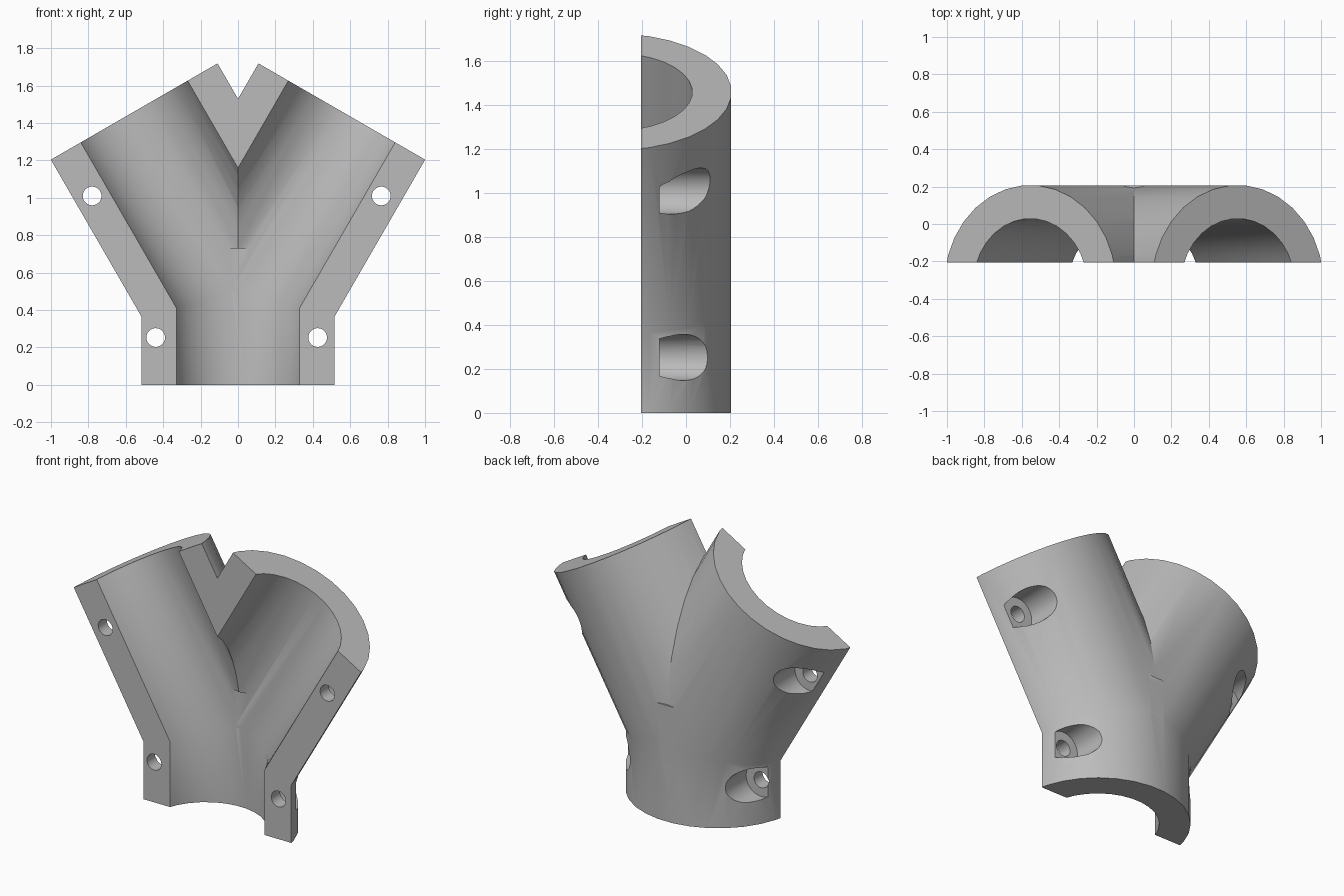
import bpy
import bmesh
from math import pi, radians
from mathutils import Matrix

cube = bpy.data.objects.get("Cube")
if cube:
    bpy.data.objects.remove(cube, do_unlink=True)

SIDES = 32
AXIS_Y = -0.322      # pipe axes lie a little in front of the split face
FACE_Y = -0.2055     # flat split face
OUTER, BORE = 0.53, 0.351
JOINT_Z = 0.5        # height where the three axes meet
TILT = radians(30)

grey = bpy.data.materials.new("plain grey")
grey.use_nodes = True
colour = (0.5, 0.5, 0.5, 1)
grey.diffuse_color = colour
grey.node_tree.nodes["Principled BSDF"].inputs["Base Color"].default_value = colour


def add_object(name, bm):
    mesh = bpy.data.meshes.new(name)
    bm.to_mesh(mesh)
    bm.free()
    mesh.materials.append(grey)
    obj = bpy.data.objects.new(name, mesh)
    bpy.context.collection.objects.link(obj)
    return obj


def rod(name, radius, start, end, frame):
    """Cylinder along the local z of frame, with a flat facet facing back."""
    bm = bmesh.new()
    bmesh.ops.create_cone(
        bm, cap_ends=True, segments=SIDES, radius1=radius, radius2=radius,
        depth=end - start,
        matrix=frame @ Matrix.Translation((0, 0, (start + end) / 2))
        @ Matrix.Rotation(pi / SIDES, 4, 'Z'))
    return add_object(name, bm)


def combine(target, tool, operation):
    tool.hide_render = True
    mod = target.modifiers.new(operation.lower(), 'BOOLEAN')
    mod.operation = operation
    mod.solver = 'EXACT'
    mod.object = tool
    bpy.context.view_layer.objects.active = target
    bpy.ops.object.modifier_apply(modifier=mod.name)
    bpy.data.objects.remove(tool, do_unlink=True)


base_frame = Matrix.Translation((0, AXIS_Y, 0))
arm_frames = [Matrix.Translation((0, AXIS_Y, JOINT_Z)) @ Matrix.Rotation(s * TILT, 4, 'Y')
              for s in (-1, 1)]

# Outer shell: stem and two arms
body = rod("branch_pipe_half", OUTER, 0, 0.73, base_frame)
for frame in arm_frames:
    combine(body, rod("arm", OUTER, 0, 1.11, frame), 'UNION')

# Bores through the stem and the arms
combine(body, rod("stem_bore", BORE, -0.2, 0.73, base_frame), 'DIFFERENCE')
for frame in arm_frames:
    combine(body, rod("arm_bore", BORE, 0, 1.4, frame), 'DIFFERENCE')

# Flat split face
bm = bmesh.new()
bmesh.ops.create_cube(bm, size=4, matrix=Matrix.Translation((0, FACE_Y - 2, 0.8)))
combine(body, add_object("front_half", bm), 'DIFFERENCE')

# Bolt holes with counterbores opening to the back
for x, z in ((-0.78, 1.01), (0.766, 1.01), (-0.44, 0.253), (0.426, 0.253)):
    frame = Matrix.Translation((x, 0, z)) @ Matrix.Rotation(-pi / 2, 4, 'X')
    combine(body, rod("bolt_hole", 0.05, -0.5, 0.5, frame), 'DIFFERENCE')
    combine(body, rod("counterbore", 0.105, -0.12, 0.5, frame), 'DIFFERENCE')

# Smooth curved walls, crisp edges
bpy.ops.object.select_all(action='DESELECT')
body.select_set(True)
bpy.context.view_layer.objects.active = body
bpy.ops.object.shade_smooth_by_angle(angle=radians(30))
